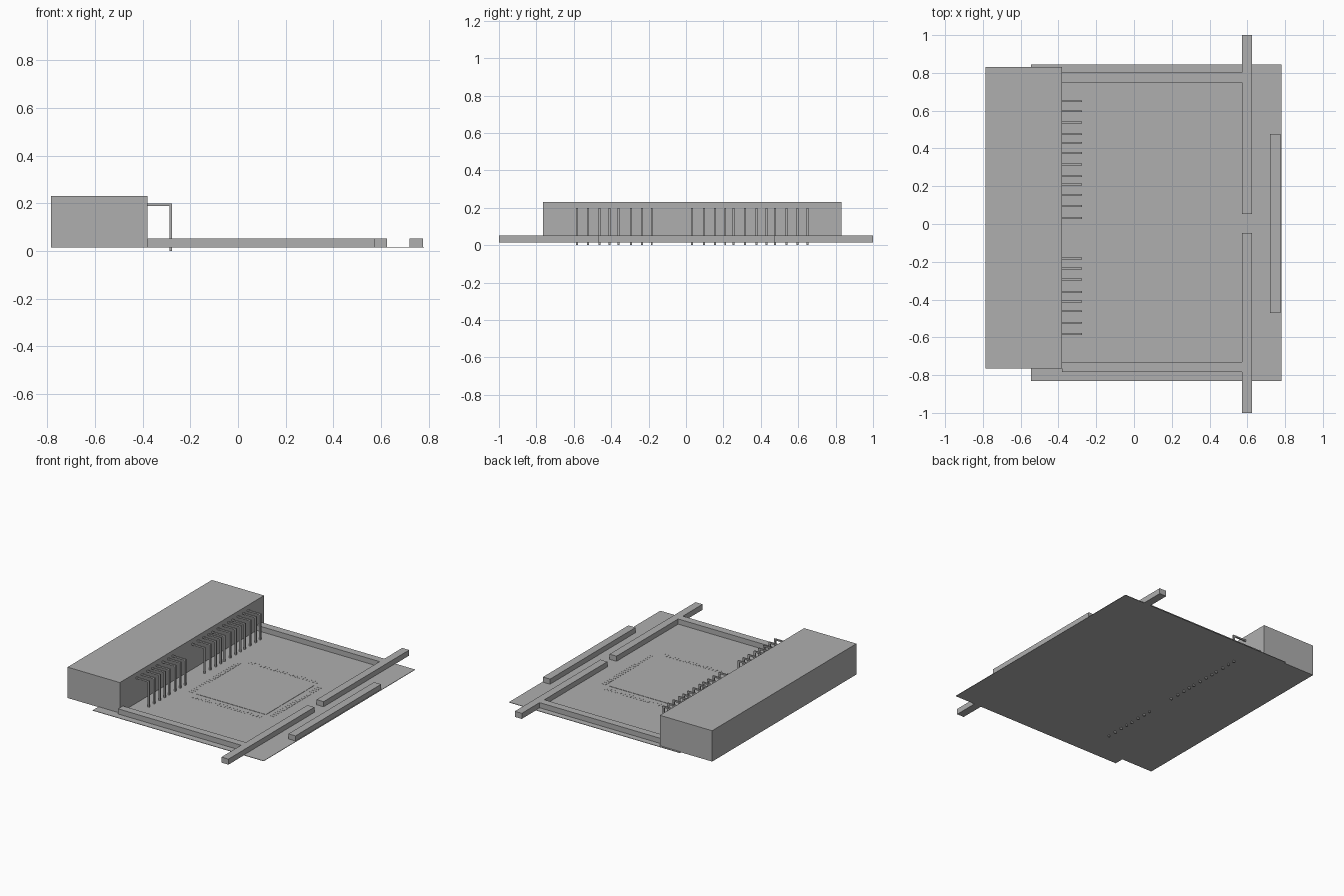
import bpy
import bmesh
from mathutils import Matrix, Vector

cube = bpy.data.objects.get("Cube")
if cube:
    bpy.data.objects.remove(cube, do_unlink=True)

GREY = (0.43, 0.43, 0.43, 1)
grey = bpy.data.materials.new("plain grey")
grey.use_nodes = True
grey.diffuse_color = GREY
grey.node_tree.nodes["Principled BSDF"].inputs["Base Color"].default_value = GREY


def boxes(name, ranges):
    """One flat-shaded object from (x0, x1, y0, y1, z0, z1) ranges."""
    bm = bmesh.new()
    for x0, x1, y0, y1, z0, z1 in ranges:
        centre = Vector((x0 + x1, y0 + y1, z0 + z1)) / 2
        size = Matrix.Diagonal((x1 - x0, y1 - y0, z1 - z0, 1))
        bmesh.ops.create_cube(bm, size=1, matrix=Matrix.Translation(centre) @ size)
    mesh = bpy.data.meshes.new(name)
    bm.to_mesh(mesh)
    bm.free()
    mesh.materials.append(grey)
    obj = bpy.data.objects.new(name, mesh)
    bpy.context.collection.objects.link(obj)


BASE, TOP, RAIL_TOP = 0.014, 0.017, 0.053

# Thin board and the connector block along its left edge
boxes("board", [(-0.545, 0.78, -0.83, 0.845, BASE, TOP)])
boxes("connector_block", [(-0.785, -0.38, -0.765, 0.832, BASE, 0.23)])

# Side rails, split cross bar and outer edge bar
boxes("back_rail", [(-0.38, 0.572, 0.75, 0.803, BASE, RAIL_TOP)])
boxes("front_rail", [(-0.38, 0.572, -0.783, -0.73, BASE, RAIL_TOP)])
boxes("back_cross_bar", [(0.572, 0.626, 0.053, 1.0, BASE, RAIL_TOP)])
boxes("front_cross_bar", [(0.572, 0.626, -1.0, -0.048, BASE, RAIL_TOP)])
boxes("edge_bar", [(0.72, 0.775, -0.47, 0.476, BASE, RAIL_TOP)])

# Bent pins: an arm out of the block and a leg through the board
PIN_Y = (0.65, 0.597, 0.538, 0.475, 0.43, 0.376, 0.316, 0.253, 0.21, 0.155, 0.096, 0.032,
         -0.183, -0.235, -0.294, -0.36, -0.41, -0.462, -0.523, -0.583)
pins = []
for y in PIN_Y:
    pins.append((-0.385, -0.276, y - 0.005, y + 0.005, 0.19, 0.2))
    pins.append((-0.288, -0.276, y - 0.005, y + 0.005, 0, 0.19))
boxes("connector_pins", pins)

# Flat chip with rows of tiny leads on all four sides
CX, CY, HALF = 0.125, 0.015, 0.27
boxes("chip", [(CX - HALF, CX + HALF, CY - HALF, CY + HALF, TOP, TOP + 0.002)])
leads = []
for i in range(20):
    t = -0.26 + i * 0.52 / 19
    for side in (-1, 1):
        out = side * (HALF + 0.045)
        for dx, dy, hx, hy in ((out, t, 0.015, 0.006), (t, out, 0.006, 0.015)):
            leads.append((CX + dx - hx, CX + dx + hx, CY + dy - hy, CY + dy + hy,
                          TOP, TOP + 0.001))
boxes("chip_leads", leads)
